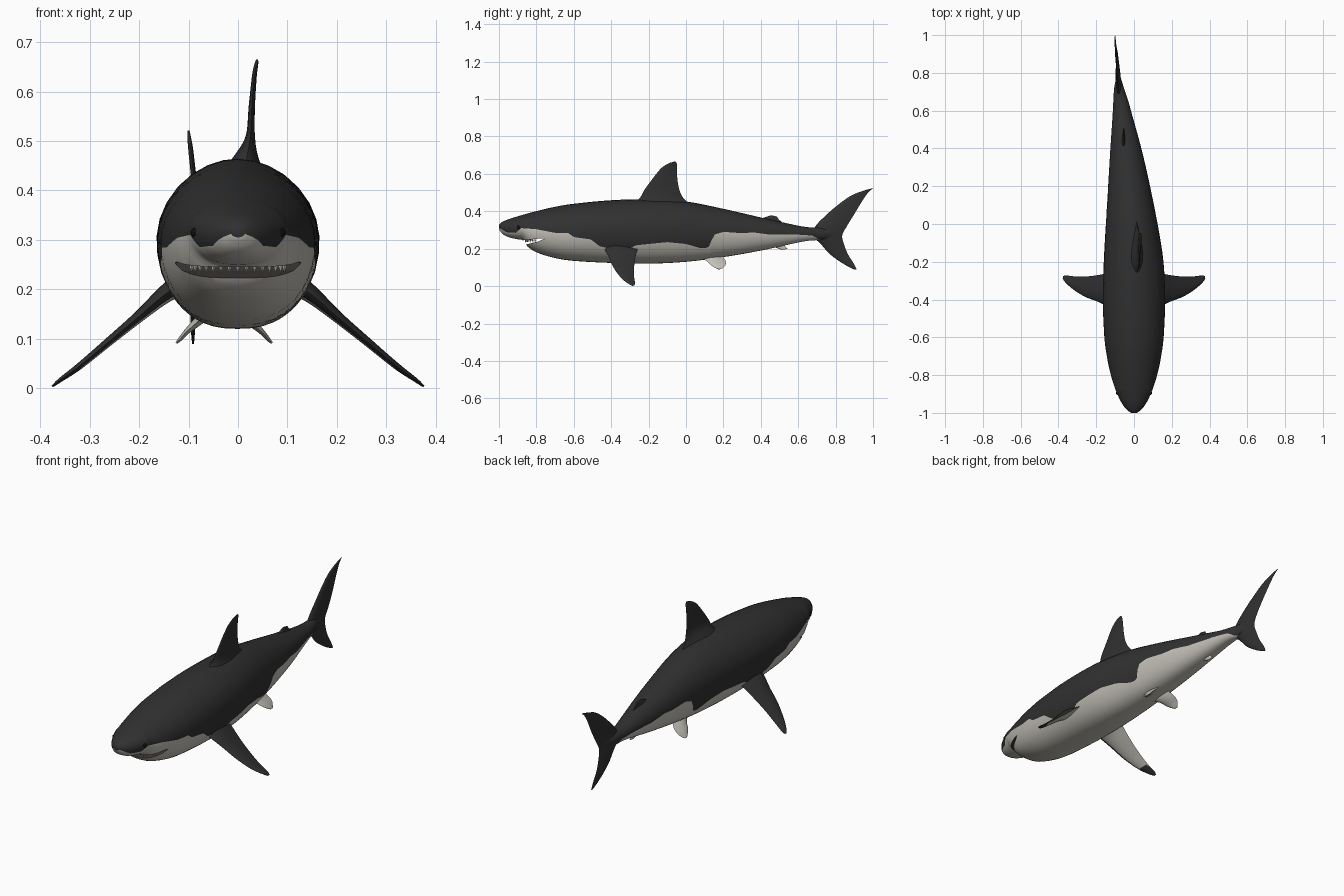
import bpy, bmesh, math
from mathutils import Vector, Matrix

if "Cube" in bpy.data.objects:
    bpy.data.objects.remove(bpy.data.objects["Cube"])


def material(name, rgb):
    m = bpy.data.materials.new(name)
    m.diffuse_color = (*rgb, 1)
    m.use_nodes = True
    m.node_tree.nodes["Principled BSDF"].inputs["Base Color"].default_value = m.diffuse_color
    return m


DARK = material("charcoal skin", (0.03, 0.03, 0.03))
PALE = material("pale belly", (0.54, 0.52, 0.47))
MOUTH = material("mouth interior", (0.05, 0.04, 0.04))
EYE = material("black eye", (0.005, 0.005, 0.005))
TOOTH = material("tooth", (0.7, 0.68, 0.62))


def spline(rows, t):
    """Smooth interpolation of table rows keyed by their first column."""
    i = 0
    while i < len(rows) - 2 and t > rows[i + 1][0]:
        i += 1
    a, b = rows[i], rows[i + 1]
    p, q = rows[max(i - 1, 0)], rows[min(i + 2, len(rows) - 1)]
    d = b[0] - a[0]
    u = (t - a[0]) / d
    out = []
    for k in range(1, len(a)):
        m0 = (b[k] - p[k]) / (b[0] - p[0]) * d
        m1 = (q[k] - a[k]) / (q[0] - a[0]) * d
        out.append((2*u**3 - 3*u*u + 1) * a[k] + (u**3 - 2*u*u + u) * m0
                   + (3*u*u - 2*u**3) * b[k] + (u**3 - u*u) * m1)
    return out


def linear(rows, t):
    for a, b in zip(rows, rows[1:]):
        if t <= b[0]:
            return a[1] + (b[1] - a[1]) * max(0, (t - a[0]) / (b[0] - a[0]))
    return rows[-1][1]


def finish(name, bm, mats, angle=50):
    bmesh.ops.recalc_face_normals(bm, faces=bm.faces[:])
    me = bpy.data.meshes.new(name)
    bm.to_mesh(me)
    bm.free()
    for m in mats:
        me.materials.append(m)
    ob = bpy.data.objects.new(name, me)
    bpy.context.collection.objects.link(ob)
    bpy.ops.object.select_all(action='DESELECT')
    bpy.context.view_layer.objects.active = ob
    ob.select_set(True)
    if angle:
        bpy.ops.object.shade_smooth_by_angle(angle=math.radians(angle))
    return ob


def skin(bm, rings):
    """Bridge closed rings of points, cap both ends, return faces by ring index."""
    vs = [[bm.verts.new(p) for p in r] for r in rings]
    n = len(vs[0])
    faces = []
    for i, (a, b) in enumerate(zip(vs, vs[1:])):
        for j in range(n):
            k = (j + 1) % n
            faces.append((i, j, bm.faces.new((a[j], a[k], b[k], b[j]))))
    bm.faces.new(vs[0])
    bm.faces.new(vs[-1])
    return faces


# Body: y, centre x, half width, top z, bottom z
BODY = [(-1, 0, .015, .328, .305), (-.985, 0, .037, .342, .282), (-.95, 0, .064, .357, .262),
        (-.9, 0, .089, .373, .25), (-.872, 0, .1, .381, .244), (-.848, 0, .108, .388, .212),
        (-.8, 0, .123, .401, .181), (-.7, 0, .144, .424, .15), (-.6, 0, .157, .44, .135),
        (-.4, 0, .165, .459, .124), (-.2, -.002, .158, .464, .12), (0, -.012, .137, .452, .13),
        (.2, -.026, .111, .413, .155), (.4, -.043, .082, .367, .19), (.6, -.064, .048, .323, .233),
        (.66, -.071, .038, .314, .243), (.72, -.079, .026, .312, .247), (.8, -.084, .006, .3, .26)]
# Height of the dark/pale line along the body
LINE = [(-1, .312), (-.96, .288), (-.91, .285), (-.88, .31), (-.8, .304), (-.7, .285), (-.63, .284),
        (-.6, .262), (-.51, .25), (-.46, .212), (-.4, .2), (-.3, .2), (-.27, .218), (-.1, .235),
        (0, .225), (.08, .202), (.12, .205), (.15, .275), (.2, .29), (.3, .283), (.36, .287),
        (.45, .275), (.6, .275), (.68, .27), (.73, .235)]
UP, LOW = 10, 9
ys = [-1, -.996, -.99] + [-.98 + .01 * i for i in range(36)] + [-.62 + .0158 * i for i in range(91)]
ys = [y for y in ys if y < .8] + [.8]
rings = []
for y in ys:
    cx, w, zt, zb = spline(BODY, y)
    zm = zb + (zt - zb) * .52
    dz = linear(LINE, y) - zm
    c = dz / ((zt - zm) if dz > 0 else (zm - zb))
    split = min(max(math.acos(max(-1, min(1, c))), .3), math.pi - .3)
    half = [split * i / UP for i in range(UP)]
    half += [split + (math.pi - split) * i / LOW for i in range(LOW + 1)]
    pts = []
    for a in half:
        low = a > math.pi / 2
        x = w * max(0, math.sin(a)) ** (.82 if low else 1.05)
        pts.append((x, zm + math.cos(a) * ((zm - zb) if low else (zt - zm))))
    rings.append([(cx + x, y, z) for x, z in pts]
                 + [(cx - x, y, z) for x, z in pts[-2:0:-1]])
bm = bmesh.new()
total = 2 * (UP + LOW)
for i, j, f in skin(bm, rings):
    f.material_index = 1 if UP <= j < total - UP and ys[i] < .71 else 0
body = finish("body", bm, [DARK, PALE, MOUTH], 60)

# Mouth: wedge cut out between snout and lower jaw
bm = bmesh.new()
wedge = [(-.755, .254), (-.775, .255), (-.9, .242), (-.9, .213), (-.85, .224), (-.79, .238)]
skin(bm, [[(x, y, z) for y, z in wedge] for x in (-.2, .2)])
for f in bm.faces:
    f.material_index = 2
cutter = finish("mouth_cutter", bm, [DARK, PALE, MOUTH], 0)
cutter.hide_render = True
cut = body.modifiers.new("mouth", 'BOOLEAN')
cut.operation, cut.solver, cut.object = 'DIFFERENCE', 'EXACT', cutter
bpy.context.view_layer.objects.active = body
bpy.ops.object.modifier_apply(modifier=cut.name)
bpy.data.objects.remove(cutter)

# Teeth along the upper jaw
bm = bmesh.new()
for i in range(15):
    a = math.radians(-70 + 10 * i)
    at = Matrix.Translation((.1 * math.sin(a), -.78 - .078 * math.cos(a), .24))
    bmesh.ops.create_cone(bm, cap_ends=True, segments=4, radius1=0, radius2=.005,
                          depth=.016, matrix=at)
finish("teeth", bm, [TOOTH], 0)

# Eyes
for s, side in ((1, "right"), (-1, "left")):
    bm = bmesh.new()
    bmesh.ops.create_uvsphere(bm, u_segments=16, v_segments=10, radius=.01,
                              matrix=Matrix.Translation((s * .086, -.895, .315)))
    finish(side + "_eye", bm, [EYE])


def fin(name, rows, mats, rule=None, steps=5):
    """Loft lens sections; rows hold x, z, leading y, trailing y, thickness."""
    keyed = [(i, *r) for i, r in enumerate(rows)]
    last = len(rows) - 1
    n = 9
    rings = []
    for i in range(last * steps + 1):
        t = i / steps
        x, z, y0, y1, th = spline(keyed, t)
        a, b = spline(keyed, max(0, t - .1)), spline(keyed, min(last, t + .1))
        side = Vector((a[1] - b[1], 0, b[0] - a[0])).normalized()
        ring = []
        for k in range(2 * n):
            ang = math.pi * k / n
            c = (1 - math.cos(ang)) / 2
            h = math.copysign(math.sin(math.pi * c ** .65), math.sin(ang)) * th / 2
            if k % n == 0:
                h = 0
            ring.append(Vector((x, y0 + (y1 - y0) * c, z)) + side * h)
        rings.append(ring)
    bm = bmesh.new()
    skin(bm, rings)
    bmesh.ops.recalc_face_normals(bm, faces=bm.faces[:])
    if rule:
        for f in bm.faces:
            f.material_index = int(rule(f.calc_center_median(), f.normal))
    finish(name, bm, mats)


# Upright fins
fin("dorsal_fin", [(.012, .43, -.31, .03, .1), (.018, .468, -.25, -.012, .05),
                   (.025, .51, -.225, -.034, .019), (.028, .57, -.182, -.046, .013),
                   (.033, .63, -.133, -.047, .01), (.037, .655, -.095, -.049, .008),
                   (.039, .665, -.066, -.055, .004)], [DARK])
fin("second_dorsal_fin", [(-.053, .335, .37, .52, .03), (-.055, .358, .4, .495, .016),
                          (-.055, .371, .43, .485, .009), (-.055, .377, .45, .465, .004)], [DARK])
fin("tail_fin", [(-.091, .089, .897, .912, .004), (-.091, .12, .84, .897, .009),
                 (-.09, .17, .77, .866, .014), (-.087, .22, .725, .846, .02),
                 (-.083, .27, .68, .835, .03), (-.081, .32, .692, .86, .024),
                 (-.085, .385, .755, .9, .014), (-.091, .44, .82, .933, .011),
                 (-.096, .485, .885, .962, .01), (-.099, .51, .95, .984, .007),
                 (-.1, .521, .988, 1.0, .004)], [DARK])
fin("anal_fin", [(-.055, .235, .44, .53, .02), (-.055, .213, .465, .53, .012),
                 (-.055, .2, .495, .542, .006), (-.055, .195, .51, .52, .003)], [PALE])

# Paired fins
for s, side in ((1, "right"), (-1, "left")):
    fin(side + "_pectoral_fin",
        [(s * .11, .215, -.44, -.25, .05), (s * .15, .188, -.43, -.262, .036),
         (s * .2, .145, -.408, -.272, .024), (s * .26, .095, -.385, -.278, .018),
         (s * .32, .045, -.348, -.277, .014), (s * .36, .016, -.313, -.272, .009),
         (s * .376, .003, -.292, -.277, .004)], [DARK, PALE],
        lambda c, n: n.z < -.2 and n.y > -.25 and c.z > .04)
    fin(side + "_pelvic_fin",
        [(-.028 + s * .025, .165, .05, .19, .03), (-.028 + s * .05, .138, .105, .21, .02),
         (-.028 + s * .075, .115, .13, .212, .012), (-.028 + s * .09, .098, .155, .198, .008),
         (-.028 + s * .097, .091, .17, .188, .004)], [PALE])
